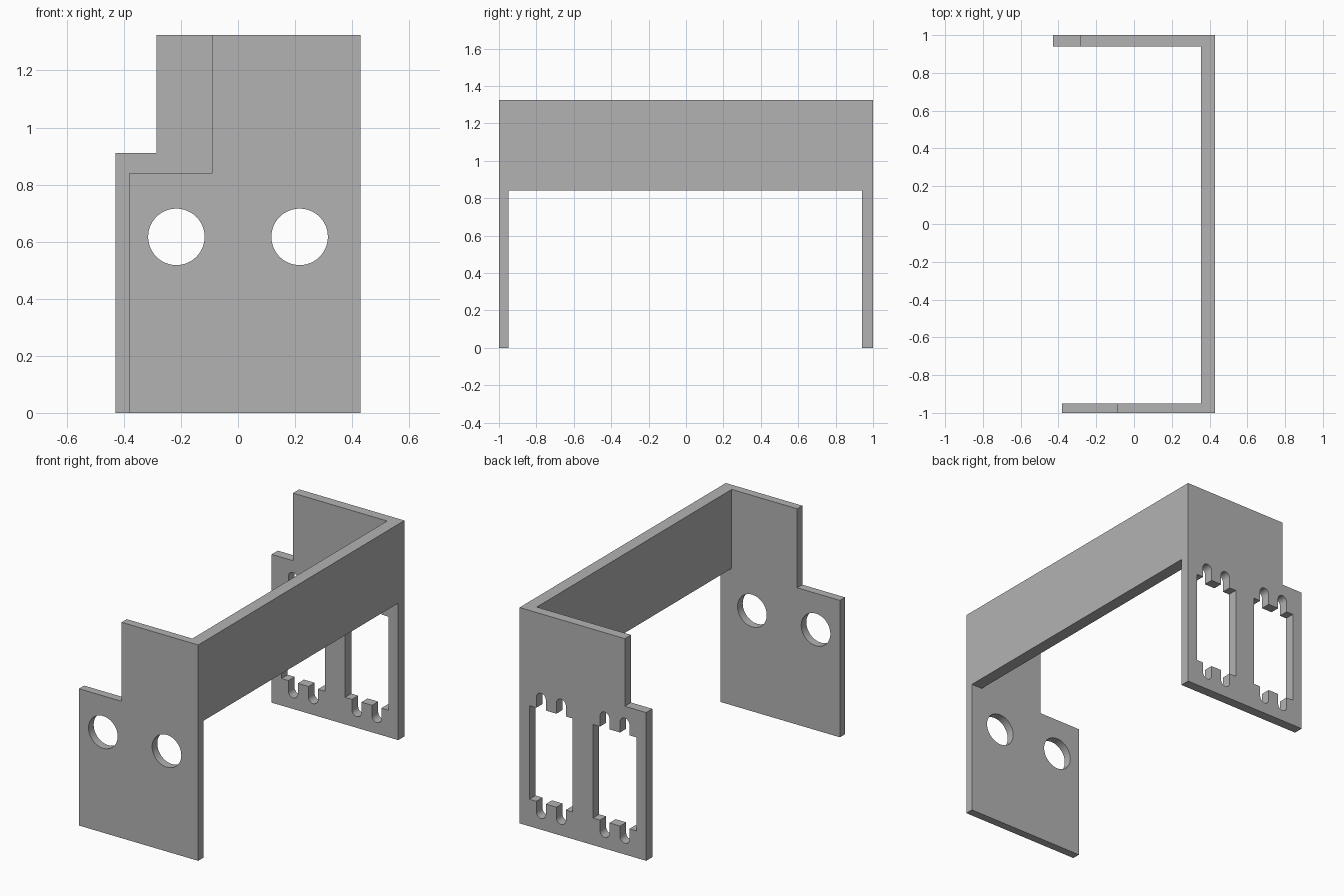
import bpy, bmesh
from math import sin, cos, pi, radians

cube = bpy.data.objects.get("Cube")
if cube:
    bpy.data.objects.remove(cube, do_unlink=True)

# Overall sizes
RIGHT, LEFT, HEIGHT = 0.43, -0.43, 1.325
FRONT_IN, BACK_IN = -0.95, 0.94      # inner faces of the two end plates
WALL_IN, WALL_BOTTOM = 0.355, 0.84   # inner face and underside of the long wall
HOLE_X = 0.216                       # openings sit at plus and minus this

grey = bpy.data.materials.new("plain grey")
grey.use_nodes = True
colour = (0.45, 0.45, 0.45, 1)
grey.diffuse_color = colour
grey.node_tree.nodes["Principled BSDF"].inputs["Base Color"].default_value = colour


def prism(name, points, start, vector):
    """Extrude a closed profile; start maps a 2D point to 3D."""
    bm = bmesh.new()
    face = bm.faces.new([bm.verts.new(start(a, b)) for a, b in points])
    out = bmesh.ops.extrude_face_region(bm, geom=[face])
    verts = [g for g in out["geom"] if isinstance(g, bmesh.types.BMVert)]
    bmesh.ops.translate(bm, verts=verts, vec=vector)
    bmesh.ops.recalc_face_normals(bm, faces=bm.faces)
    mesh = bpy.data.meshes.new(name)
    bm.to_mesh(mesh)
    bm.free()
    mesh.materials.append(grey)
    obj = bpy.data.objects.new(name, mesh)
    bpy.context.collection.objects.link(obj)
    return obj


def cut(points, y0, y1):
    """Cut an x-z profile through the bracket between two depths."""
    cutter = prism("cutter", points, lambda x, z: (x, y0, z), (0, y1 - y0, 0))
    cutter.hide_render = True
    mod = bracket.modifiers.new("cut", "BOOLEAN")
    mod.operation, mod.solver, mod.object = "DIFFERENCE", "EXACT", cutter
    bpy.ops.object.modifier_apply(modifier=mod.name)
    bpy.data.objects.remove(cutter, do_unlink=True)


def box(x0, x1, z0, z1):
    return [(x0, z0), (x1, z0), (x1, z1), (x0, z1)]


def arc(x, z, r, turn, steps):
    return [(x + r * cos(turn * i / steps), z + r * sin(turn * i / steps)) for i in range(steps + 1)]


def slotted_window(cx, cz, half_w=0.147, half_h=0.287, slot_x=0.068, slot_top=0.384, r=0.032):
    """Tall window with two round-ended slots at top and bottom."""
    half = [(half_w, half_h)]
    for x in (slot_x, -slot_x):
        half += [(x + r, half_h)] + arc(x, slot_top - r, r, pi, 16) + [(x - r, half_h)]
    half.append((-half_w, half_h))
    return [(cx + s * x, cz + s * z) for s in (1, -1) for x, z in half]


# Bracket body: a C shape seen from above
c_shape = [(LEFT, -1), (RIGHT, -1), (RIGHT, 1), (LEFT, 1),
           (LEFT, BACK_IN), (WALL_IN, BACK_IN), (WALL_IN, FRONT_IN), (LEFT, FRONT_IN)]
bracket = prism("bracket", c_shape, lambda x, y: (x, y, 0), (0, 0, HEIGHT))
bpy.ops.object.select_all(action="DESELECT")
bracket.select_set(True)
bpy.context.view_layer.objects.active = bracket

# Open space under the long wall
cut(box(0.2, 0.6, -0.2, WALL_BOTTOM), FRONT_IN, BACK_IN)

# Front plate: narrower side and stepped corner
cut(box(-0.6, -0.38, -0.2, 1.5), -1.2, -0.5)
cut(box(-0.6, -0.09, 0.84, 1.5), -1.2, -0.5)
# Back plate: stepped corner
cut(box(-0.6, -0.285, 0.91, 1.5), 0.5, 1.2)

# Round holes in front, slotted windows in back
for x in (-HOLE_X, HOLE_X):
    cut(arc(x, 0.617, 0.099, 2 * pi, 48)[:-1], -1.2, -0.5)
    cut(slotted_window(x, 0.453), 0.5, 1.2)

bpy.ops.object.shade_smooth_by_angle(angle=radians(30))
